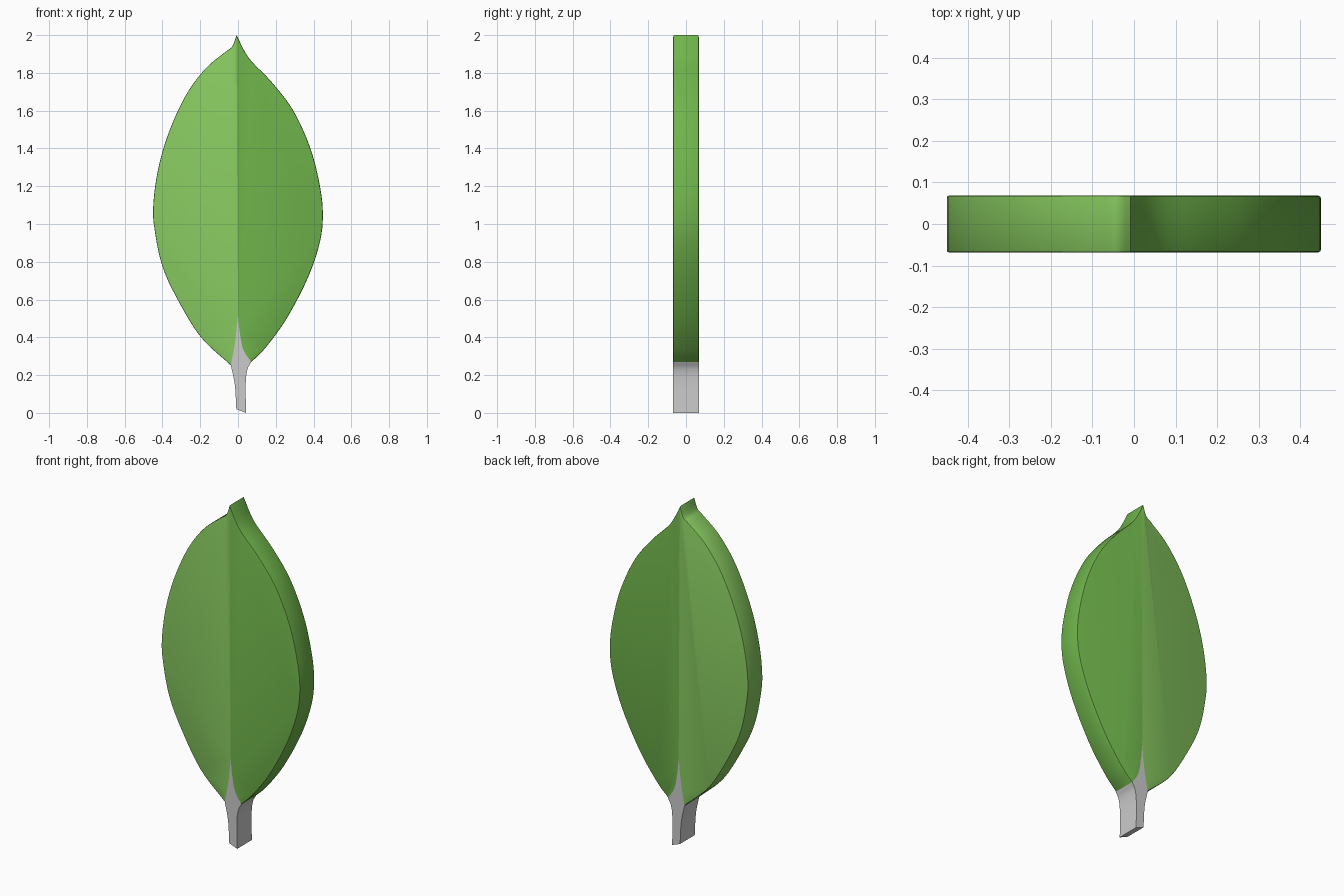
import bpy, bmesh
from mathutils import Vector

if "Cube" in bpy.data.objects:
    bpy.data.objects.remove(bpy.data.objects["Cube"])

HALF = 0.068  # half thickness


def smooth_path(pts, steps=5):
    """Catmull-Rom interpolation through (x, z) points."""
    p = [Vector(q) for q in pts]
    p = [2 * p[0] - p[1]] + p + [2 * p[-1] - p[-2]]
    out = []
    for i in range(1, len(p) - 2):
        a, b, c, d = p[i - 1:i + 3]
        for s in range(steps):
            t = s / steps
            out.append(0.5 * (2 * b + (c - a) * t + (2 * a - 5 * b + 4 * c - d) * t ** 2
                              + (3 * b - a - 3 * c + d) * t ** 3))
    return out + [p[-2]]


def slab(name, rim, inner, color=None, bevel=0.0):
    """Extrude the closed outline rim + inner along y, rounding only the rim edges."""
    outline = rim + inner
    n = len(outline)
    bm = bmesh.new()
    front = [bm.verts.new((q.x, -HALF, q.y)) for q in outline]
    back = [bm.verts.new((q.x, HALF, q.y)) for q in outline]
    bm.faces.new(front)
    bm.faces.new(back[::-1])
    for i in range(n):
        j = (i + 1) % n
        bm.faces.new((front[j], front[i], back[i], back[j]))
    bmesh.ops.recalc_face_normals(bm, faces=bm.faces)
    if bevel:
        edges = [bm.edges.get((side[i], side[i + 1]))
                 for side in (front, back) for i in range(len(rim) - 1)]
        bmesh.ops.bevel(bm, geom=edges, offset=bevel, segments=2, profile=0.5,
                        affect='EDGES', clamp_overlap=True)
    mesh = bpy.data.meshes.new(name)
    bm.to_mesh(mesh)
    bm.free()
    obj = bpy.data.objects.new(name, mesh)
    bpy.context.collection.objects.link(obj)
    if color:
        mat = bpy.data.materials.new(name + "_green")
        mat.diffuse_color = (*color, 1)
        mat.use_nodes = True
        mat.node_tree.nodes["Principled BSDF"].inputs["Base Color"].default_value = mat.diffuse_color
        mesh.materials.append(mat)
    bpy.ops.object.select_all(action='DESELECT')
    obj.select_set(True)
    bpy.context.view_layer.objects.active = obj
    bpy.ops.object.shade_smooth_by_angle(angle=0.6)
    return obj


# Outer rims, tip to base
left_rim = smooth_path([(-0.008, 2.0), (-0.03, 1.94), (-0.068, 1.91), (-0.175, 1.82),
                        (-0.28, 1.675), (-0.37, 1.475), (-0.425, 1.28), (-0.449, 1.09),
                        (-0.44, 0.96), (-0.403, 0.785), (-0.333, 0.625), (-0.2, 0.405),
                        (-0.038, 0.252)])
right_rim = smooth_path([(-0.008, 2.0), (0.058, 1.878), (0.175, 1.755), (0.29, 1.605),
                         (0.38, 1.41), (0.43, 1.22), (0.449, 1.065), (0.435, 0.91),
                         (0.37, 0.715), (0.255, 0.495), (0.143, 0.342), (0.07, 0.269)])

# Borders between stem and leaf halves, base to vein
left_border = smooth_path([(-0.038, 0.252), (-0.017, 0.363), (-0.004, 0.48), (0.0, 0.52)])
right_border = smooth_path([(0.07, 0.269), (0.028, 0.335), (0.009, 0.43), (0.0, 0.52)])

slab("leaf_left", left_rim, left_border[1:], (0.245, 0.59, 0.117), 0.006)
slab("leaf_right", right_rim, right_border[1:], (0.16, 0.457, 0.07), 0.006)

# Stem: flared top tapering down to a slanted foot
stem_left = smooth_path([(-0.038, 0.252), (-0.017, 0.15), (-0.009, 0.02)])
stem_right = smooth_path([(0.042, 0.0), (0.041, 0.16), (0.05, 0.23), (0.07, 0.269)])
slab("stem", stem_left + stem_right, right_border[1:] + left_border[-2:0:-1])
